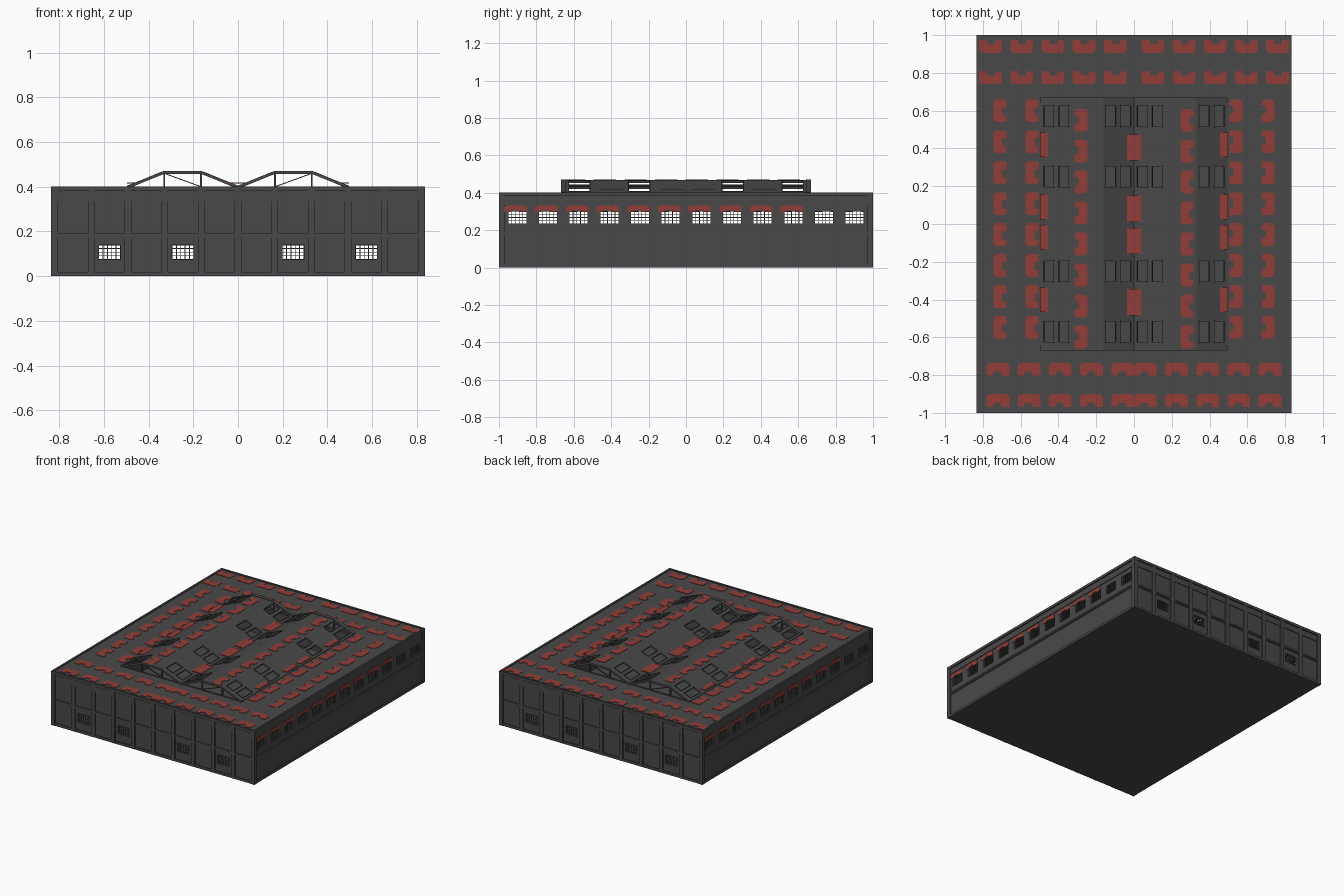
import bpy, bmesh, math
from mathutils import Matrix, Vector

if "Cube" in bpy.data.objects:
    bpy.data.objects.remove(bpy.data.objects["Cube"])

HX, HY, ROOF = 0.835, 1.0, 0.395
PITCH = 0.164


def material(name, rgb):
    m = bpy.data.materials.new(name)
    m.diffuse_color = (*rgb, 1)
    m.use_nodes = True
    m.node_tree.nodes["Principled BSDF"].inputs["Base Color"].default_value = m.diffuse_color
    return m


GREY = material("dark grey", (0.066, 0.066, 0.066))
RED = material("dull red", (0.29, 0.048, 0.039))


def finish(bm, name, mat):
    bmesh.ops.remove_doubles(bm, verts=bm.verts, dist=1e-5)
    bmesh.ops.recalc_face_normals(bm, faces=bm.faces)
    me = bpy.data.meshes.new(name)
    bm.to_mesh(me)
    bm.free()
    me.materials.append(mat)
    ob = bpy.data.objects.new(name, me)
    bpy.context.collection.objects.link(ob)
    return ob


def box(bm, u, v, w, M=Matrix()):
    """Box between the limits of three (low, high) pairs, in frame M."""
    size = [b - a for a, b in (u, v, w)]
    mid = [(a + b) / 2 for a, b in (u, v, w)]
    bmesh.ops.create_cube(bm, size=1, matrix=M @ Matrix.Translation(mid) @ Matrix.Diagonal((*size, 1)))


def panel(name, u, v, holes, thick, M, mat=GREY):
    """Slab with rectangular openings; its outer face lies in the plane of M."""
    us = sorted({round(x, 5) for x in [*u, *[c for h in holes for c in h[:2]]]})
    vs = sorted({round(x, 5) for x in [*v, *[c for h in holes for c in h[2:]]]})

    def solid(i, j):
        if not (0 <= i < len(us) - 1 and 0 <= j < len(vs) - 1):
            return False
        cu, cv = (us[i] + us[i + 1]) / 2, (vs[j] + vs[j + 1]) / 2
        return not any(a < cu < b and c < cv < d for a, b, c, d in holes)

    bm = bmesh.new()

    def quad(*pts):
        bm.faces.new([bm.verts.new(M @ Vector(p)) for p in pts])

    for i in range(len(us) - 1):
        for j in range(len(vs) - 1):
            if not solid(i, j):
                continue
            a, b, c, d = us[i], us[i + 1], vs[j], vs[j + 1]
            ring = [(a, c), (b, c), (b, d), (a, d)]
            quad(*[(*p, 0) for p in ring])
            quad(*[(*p, -thick) for p in reversed(ring)])
            for k, (di, dj) in enumerate([(0, -1), (1, 0), (0, 1), (-1, 0)]):
                if not solid(i + di, j + dj):
                    p, q = ring[k], ring[(k + 1) % 4]
                    quad((*p, 0), (*p, -thick), (*q, -thick), (*q, 0))
    return finish(bm, name, mat)


def wall_frame(angle, dist):
    """Local axes: along the wall, up, outward."""
    return Matrix.Rotation(angle, 4, 'Z') @ Matrix(((1, 0, 0, 0), (0, 0, -1, -dist), (0, 1, 0, 0), (0, 0, 0, 1)))


def glazing(bm, hole, cols, rows, M, t=0.0035):
    """Frame and glazing bars of one window."""
    a, b, c, d = hole
    w = (-0.013, -0.007)
    for i in range(cols + 1):
        x = a + (b - a) * i / cols
        box(bm, (x - t / 2, x + t / 2), (c, d), w, M)
    for j in range(rows + 1):
        z = c + (d - c) * j / rows
        box(bm, (a, b), (z - t / 2, z + t / 2), w, M)


def patch(bm, u, v, w, rot, M=Matrix(), sv=1.0):
    """Thin notched red plate; the notch opens towards +v before rotation."""
    pts = [(-.06, .033), (-.02, .035), (-.014, .012), (.02, .012), (.03, .035), (.06, .03),
           (.06, -.02), (.048, -.035), (-.048, -.035), (-.06, -.02)]
    T = M @ Matrix.Translation((u, v, w)) @ Matrix.Diagonal((1, sv, 1, 1)) @ Matrix.Rotation(rot, 4, 'Z')
    lo, hi = [[bm.verts.new(T @ Vector((x, y, h))) for x, y in pts] for h in (0, .003)]
    bm.faces.new(hi)
    bm.faces.new(lo[::-1])
    for i in range(len(pts)):
        k = (i + 1) % len(pts)
        bm.faces.new((lo[i], lo[k], hi[k], hi[i]))


# walls, windows and trim
red_wall = bmesh.new()
for n, side in enumerate(("front", "right", "back", "left")):
    end = n % 2 == 0
    half, dist = (HX, HY) if end else (HY, HX)
    M = wall_frame(n * math.pi / 2, dist - 0.01)
    if end:
        holes = [(k * PITCH - .048, k * PITCH + .048, .075, .14) for k in (-3.5, -1.5, 1.5, 3.5)]
    else:
        holes = [(k * PITCH - .05, k * PITCH + .05, .235, .302) for k in [i - 5.5 for i in range(12)]]
    panel(side + "_wall", (-half + .01, half - .01), (0, .39), holes, .02, M)

    bars = bmesh.new()
    for h in holes:
        glazing(bars, h, 5, 4, M)
    finish(bars, side + "_window_bars", GREY)

    trim = bmesh.new()
    span = (-half + .01, half - .01)
    box(trim, span, (0, .018), (-.002, .008), M)
    box(trim, span, (.174, .182), (-.002, .004), M)
    box(trim, span, (.182, .194), (-.002, .008), M)
    box(trim, span, (.335, .378), (-.002, .005), M)
    box(trim, span, (.382, .4), (-.002, .01), M)
    for s in (-1, 1):
        box(trim, sorted((s * half, s * (half - .03))), (0, .4), (-.004, .01), M)
    if end:
        for k in range(-4, 5):
            box(trim, (k * PITCH - .015, k * PITCH + .015), (0, .385), (-.002, .009), M)
    else:
        for k in range(10):
            patch(red_wall, -.91 + k * PITCH, .314, .0005, math.pi, M, .5)
    finish(trim, side + "_trim", GREY)
finish(red_wall, "red_wall_patches", RED)

# floor, flat roof with opening under the monitors, and rim
panel("floor", (-HX + .005, HX - .005), (-HY + .005, HY - .005), [], .012, Matrix.Translation((0, 0, .012)))
panel("flat_roof", (-HX + .01, HX - .01), (-HY + .01, HY - .01), [(-.49, .49, -.655, .655)], .012,
      Matrix.Translation((0, 0, ROOF)))
panel("roof_rim", (-HX, HX), (-HY, HY), [(-HX + .014, HX - .014, -HY + .014, HY - .014)], .015,
      Matrix.Translation((0, 0, .401)))

# twin trapezoid roof monitors, each made of two glazed slopes and a flat top
TOP = 0.468
for name, turn in (("right", 0), ("left", math.pi)):
    R = Matrix.Rotation(turn, 4, 'Z')
    frames = bmesh.new()
    for slope, x0, x1, uy in (("outer", .495, .33, 1), ("inner", 0, .165, -1)):
        V = Vector((x1 - x0, 0, TOP - .4))
        L = V.length
        V.normalize()
        U = Vector((0, uy, 0))
        M = Matrix((U, V, U.cross(V))).transposed().to_4x4()
        M.translation = (x0, 0, .4)
        M = R @ M
        holes = [(y - .055, y + .055, a * L, b * L)
                 for y in (-.57, -.25, .25, .57) for a, b in ((.11, .43), (.59, .91))]
        panel(f"{name}_monitor_{slope}_slope", (-.66, .66), (0, L), holes, .009, M)
        for a, b, c, d in holes:
            for u, v in (((a - .004, a), (c, d)), ((b, b + .004), (c, d)),
                         ((a, b), (c - .004, c)), ((a, b), (d, d + .004))):
                box(frames, u, v, (-.009, .004), M)
    finish(frames, name + "_skylight_frames", GREY)
    panel(name + "_monitor_top", (.165, .33), (-.66, .66), [], .009, R @ Matrix.Translation((0, 0, TOP)))

    # open end trusses
    truss = bmesh.new()
    for y in (-.655, .655):
        yy = (y - .006, y + .006)
        for x in (.165, .33):
            box(truss, (x - .004, x + .004), yy, (.39, TOP - .004), R)
        box(truss, (0, .495), yy, (.388, .398), R)
        dx, dz = .165, .06
        T = R @ Matrix.Translation((.2475, y, .43)) @ Matrix.Rotation(-math.atan2(dz, dx), 4, 'Y')
        length = math.hypot(dx, dz) / 2
        box(truss, (-length, length), (-.004, .004), (-.002, .002), T)
        # raised edge strip following the monitor profile
        prof = [(0, .402), (.165, TOP), (.33, TOP), (.495, .402)]
        for (xa, za), (xb, zb) in zip(prof, prof[1:]):
            T = R @ Matrix.Translation(((xa + xb) / 2, y, (za + zb) / 2)) @ \
                Matrix.Rotation(-math.atan2(zb - za, xb - xa), 4, 'Y')
            h = math.hypot(xb - xa, zb - za) / 2
            box(truss, (-h, h), (-.014, .014), (-.01, .003), T)
    finish(truss, name + "_monitor_trusses", GREY)

# red patches on the roof
red = bmesh.new()
Q = math.pi / 2
z = ROOF + .0005
for s in (-1, 1):
    for k in range(5):
        for y in (.94, .775):
            patch(red, s * (.1 + k * .165), y, z, 0)
        for y in (-.77, -.935):
            patch(red, s * (.06 + k * .165), y, z, 2 * Q)
    for k in range(8):
        for x in (.71, .54):
            patch(red, s * x, .6 - k * PITCH, z, s * Q)
        patch(red, s * .28, .55 - k * PITCH, TOP + .0005, -s * Q)
    for y in (.42, .09, -.07, -.4):
        box(red, sorted((s * .455, s * .497)), (y - .065, y + .065), (.415, .418))
for y in (.405, .08, -.09, -.415):
    box(red, (-.038, .038), (y - .07, y + .07), (.414, .418))
finish(red, "red_roof_patches", RED)
